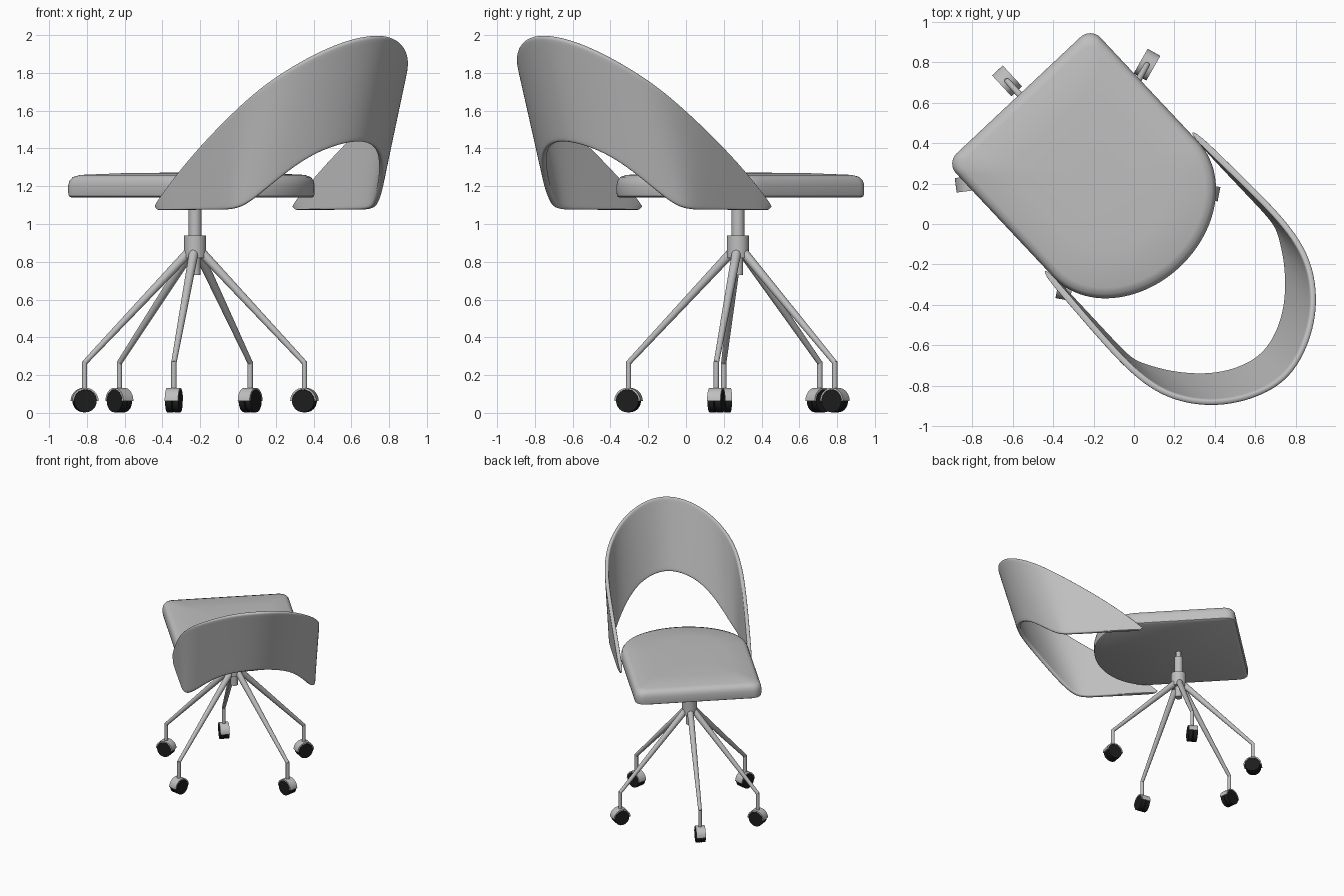
import bpy, bmesh, math
from mathutils import Vector, Matrix

cube = bpy.data.objects.get("Cube")
if cube:
    bpy.data.objects.remove(cube)


def material(name, value):
    mat = bpy.data.materials.new(name)
    mat.use_nodes = True
    color = (value, value, value, 1)
    mat.diffuse_color = color
    mat.node_tree.nodes["Principled BSDF"].inputs["Base Color"].default_value = color
    return mat


GREY = material("light grey", 0.52)
BLACK = material("wheel black", 0.012)
TURN = math.radians(-46.8)      # the seat and back are swivelled on the base
parts = []


def finish(bm, name, mat, matrix=None):
    bmesh.ops.recalc_face_normals(bm, faces=bm.faces)
    mesh = bpy.data.meshes.new(name)
    bm.to_mesh(mesh)
    bm.free()
    mesh.materials.append(mat)
    obj = bpy.data.objects.new(name, mesh)
    bpy.context.collection.objects.link(obj)
    if matrix:
        obj.matrix_world = matrix
    parts.append(obj)
    return obj


def rod(bm, start, end, r_start, r_end, sides=24):
    start, end = Vector(start), Vector(end)
    axis = end - start
    place = Matrix.Translation((start + end) / 2) @ axis.to_track_quat('Z', 'Y').to_matrix().to_4x4()
    bmesh.ops.create_cone(bm, cap_ends=True, segments=sides, radius1=r_start,
                          radius2=r_end, depth=axis.length, matrix=place)


swivel = Matrix.Rotation(TURN, 4, 'Z') @ Matrix.Translation((0, 0.02, 0))

# Seat cushion: straight front with rounded corners, elliptical rear
HALF, FRONT, CORNER, REAR = 0.49, -0.855, 0.07, -0.08
half_outline = []
for i in range(25):
    a = math.pi / 2 * i / 24
    half_outline.append((REAR + 0.39 * math.cos(a), HALF * math.sin(a)))
for i in range(9):
    a = math.pi / 2 * (1 + i / 8)
    half_outline.append((FRONT + CORNER + CORNER * math.cos(a),
                         HALF - CORNER + CORNER * math.sin(a)))
outline = half_outline + [(x, -y) for x, y in reversed(half_outline[1:])]
bm = bmesh.new()
layers = [(0.975, 1.14), (0.995, 1.147), (1, 1.165), (1, 1.205), (0.99, 1.23),
          (0.965, 1.249), (0.91, 1.26), (0.6, 1.269), (0.25, 1.272)]
middle = -0.28
rings = [[bm.verts.new((middle + (x - middle) * k, y * k, z)) for x, y in outline]
         for k, z in layers]
count = len(outline)
for low, high in zip(rings, rings[1:]):
    for i in range(count):
        j = (i + 1) % count
        bm.faces.new((low[i], low[j], high[j], high[i]))
bm.faces.new(rings[0])
bm.faces.new(rings[-1])
finish(bm, "seat_cushion", GREY, swivel)

# Wraparound back: ruled between a rising top rim and an arched lower rim
top_rim = [(-0.14, 0.5, 1.085), (0.05, 0.51, 1.26), (0.27, 0.52, 1.43), (0.5, 0.525, 1.59),
           (0.68, 0.5, 1.72), (0.82, 0.43, 1.82), (0.94, 0.32, 1.91), (1.03, 0.17, 1.98),
           (1.075, 0, 2.005)]
low_rim = [(-0.12, 0.5, 1.075), (0.12, 0.5, 1.075), (0.33, 0.5, 1.075), (0.485, 0.5, 1.075),
           (0.556, 0.46, 1.11), (0.652, 0.404, 1.2), (0.773, 0.3, 1.33), (0.867, 0.175, 1.41),
           (0.925, 0, 1.45)]


def both_sides(rim):
    return rim + [(x, -y, z) for x, y, z in reversed(rim[:-1])]


bm = bmesh.new()
columns = []
for low, high in zip(both_sides(low_rim), both_sides(top_rim)):
    low, high = Vector(low), Vector(high)
    columns.append([bm.verts.new(low.lerp(high, v)) for v in (0, 0.05, 0.35, 0.65, 0.95, 1)])
for a, b in zip(columns, columns[1:]):
    for i in range(len(a) - 1):
        bm.faces.new((a[i], b[i], b[i + 1], a[i + 1]))
back = finish(bm, "back_shell", GREY, swivel)
solid = back.modifiers.new("thickness", 'SOLIDIFY')
solid.thickness = 0.032
solid.offset = 0
smooth = back.modifiers.new("smooth", 'SUBSURF')
smooth.levels = smooth.render_levels = 3

# Centre column and collar
px, py = -0.227, 0.275
bm = bmesh.new()
for low, high, r in ((0.73, 0.83, 0.028), (0.82, 0.94, 0.058),
                     (0.93, 1.09, 0.034), (1.08, 1.15, 0.02)):
    rod(bm, (px, py, low), (px, py, high), r, r, 32)
finish(bm, "centre_column", GREY)

# Five legs, each with a caster
REACH, KNEE, AXLE = 0.59, 0.265, 0.063
for n, degrees in enumerate((132.8, 60.4, -11.2, -101, -172.7), 1):
    spin = Matrix.Translation((px, py, 0)) @ Matrix.Rotation(math.radians(degrees), 4, 'Z')
    bm = bmesh.new()
    rod(bm, (0.03, 0, 0.855), (REACH, 0, KNEE), 0.025, 0.014)
    rod(bm, (REACH, 0, KNEE + 0.006), (REACH, 0, 0.11), 0.014, 0.014)
    finish(bm, f"leg_{n}", GREY, spin)

    bm = bmesh.new()
    for side in (-1, 1):
        rod(bm, (REACH, side * 0.003, AXLE), (REACH, side * 0.036, AXLE), 0.06, 0.06, 32)
    finish(bm, f"caster_wheels_{n}", BLACK, spin)

    # Half-round hood over the wheels
    bm = bmesh.new()
    arc = []
    for i in range(17):
        a = math.pi * i / 16
        arc.append([bm.verts.new((REACH + r * math.cos(a), y, AXLE + r * math.sin(a)))
                    for r, y in ((0.061, -0.036), (0.07, -0.036), (0.07, 0.036), (0.061, 0.036))])
    for a, b in zip(arc, arc[1:]):
        for i in range(4):
            j = (i + 1) % 4
            bm.faces.new((a[i], a[j], b[j], b[i]))
    bm.faces.new(arc[0])
    bm.faces.new(arc[-1])
    finish(bm, f"caster_hood_{n}", GREY, spin)

# Smooth shading with crisp edges
bpy.ops.object.select_all(action='DESELECT')
for obj in parts:
    obj.select_set(True)
bpy.context.view_layer.objects.active = back
bpy.ops.object.shade_smooth_by_angle(angle=math.radians(40))
back.data.shade_smooth()
